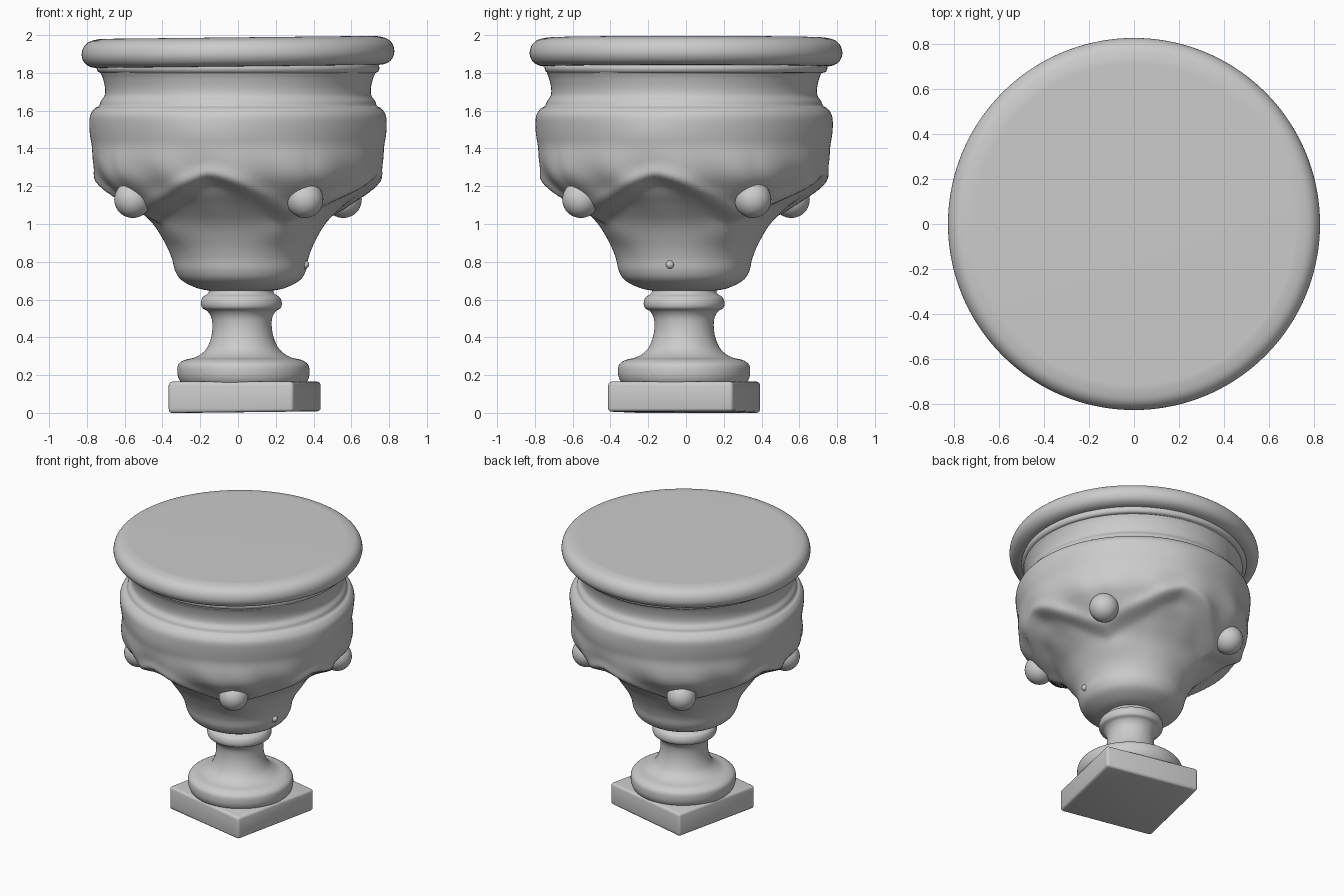
import bpy, bmesh, math
from math import sin, cos, pi, radians, exp
from mathutils import Vector

if "Cube" in bpy.data.objects:
    bpy.data.objects.remove(bpy.data.objects["Cube"])

SEG = 144
TURN = radians(-12.6)      # the square foot and the drapery share this twist


def smooth(t):
    t = max(0.0, min(1.0, t))
    return t * t * (3 - 2 * t)


def gauss(x, w):
    return exp(-(x / w) ** 2)


def axis(z):
    # the stem leans slightly off centre
    return 0.035 * max(0.0, 1 - z / 1.2), -0.01


def spline(pts, n):
    # Catmull-Rom through the profile points
    p = [Vector(q) for q in [pts[0]] + pts + [pts[-1]]]
    out = []
    for i in range(1, len(p) - 2):
        a, b, c, d = p[i - 1:i + 3]
        for k in range(n):
            t = k / n
            out.append(0.5 * (2 * b + (c - a) * t + (2 * a - 5 * b + 4 * c - d) * t * t
                              + (3 * b - a - 3 * c + d) * t ** 3))
    return out + [p[-1]]


def finish(name, bm, angle=50):
    bmesh.ops.recalc_face_normals(bm, faces=bm.faces)
    me = bpy.data.meshes.new(name)
    bm.to_mesh(me)
    bm.free()
    ob = bpy.data.objects.new(name, me)
    bpy.context.collection.objects.link(ob)
    bpy.ops.object.select_all(action='DESELECT')
    ob.select_set(True)
    bpy.context.view_layer.objects.active = ob
    bpy.ops.object.shade_smooth_by_angle(angle=radians(angle))
    return ob


def lathe(name, pts, n=5, relief=None, tilt=0.0):
    bm = bmesh.new()
    rings = []
    for r, z in spline(pts, n):
        cx, cy = axis(z)
        ring = []
        for i in range(SEG):
            a = 2 * pi * i / SEG
            rr = r + (relief(a, z) if relief else 0)
            x = cx + rr * cos(a)
            ring.append(bm.verts.new((x, cy * (z < 1.8) + rr * sin(a), z + tilt * x)))
        rings.append(ring)
    for lo, hi in zip(rings, rings[1:]):
        for i in range(SEG):
            j = (i + 1) % SEG
            bm.faces.new((lo[i], lo[j], hi[j], hi[i]))
    bm.faces.new(rings[0])
    bm.faces.new(rings[-1])
    return finish(name, bm)


def drapery(a, z):
    # four swags: arched lower edge high mid-span, low under each ball
    ph = (a - TURN + pi / 4) % (pi / 2) - pi / 4
    t = abs(ph) / (pi / 4)
    edge = 1.19 - 0.21 * t ** 1.2 + 0.015 * sin(7 * ph + 1)
    mask = smooth((z - edge) / 0.07) * (1 - smooth((z - 1.22) / 0.22))
    cloth = (0.035 + 0.02 * t) * mask
    roll = 0.025 * gauss(z - edge - 0.06, 0.045)
    tail = 0.025 * gauss(t - 1, 0.4) * gauss(z - 0.97, 0.08)
    folds = 0.008 * sin(14 * ph + 9 * z) * gauss(z - 1.22, 0.12)
    knot = 0.018 * gauss(ph, 0.3) * gauss(z - 1.46, 0.12)
    return cloth + roll + tail + folds + knot


# square plinth
bm = bmesh.new()
bmesh.ops.create_cube(bm, size=1)
for v in bm.verts:
    x, y = v.co.x * 0.68, v.co.y * 0.68
    z = 0.165 if v.co.z > 0 else 0.005
    v.co = (0.035 + x * cos(TURN) - y * sin(TURN), -0.01 + x * sin(TURN) + y * cos(TURN), z)
bmesh.ops.bevel(bm, geom=bm.edges[:], offset=0.018, segments=3, profile=0.5, affect='EDGES')
for v in bm.verts:
    if v.co.z < 0.02:
        v.co.z = max(0, v.co.z + 0.012 * v.co.x - 0.002)
finish("plinth", bm, 35)

# turned pedestal with lower cushion and neck ring
lathe("pedestal", [(0.325, 0.15), (0.343, 0.18), (0.35, 0.215), (0.344, 0.255), (0.31, 0.28),
                   (0.25, 0.295), (0.20, 0.33), (0.172, 0.38), (0.158, 0.44), (0.16, 0.50),
                   (0.18, 0.537), (0.207, 0.555), (0.214, 0.582), (0.204, 0.612),
                   (0.178, 0.63), (0.172, 0.65), (0.20, 0.67)])

# bowl with draped relief
lathe("bowl", [(0.15, 0.645), (0.23, 0.66), (0.31, 0.70), (0.345, 0.75), (0.362, 0.82),
               (0.395, 0.90), (0.455, 1.0), (0.545, 1.09), (0.635, 1.17), (0.70, 1.25),
               (0.745, 1.34), (0.765, 1.43), (0.778, 1.52), (0.778, 1.575), (0.758, 1.61),
               (0.735, 1.625), (0.725, 1.65), (0.706, 1.68), (0.704, 1.72), (0.715, 1.77),
               (0.73, 1.81), (0.73, 1.85)], 7, drapery)

# rim with a small bead beneath and a flat closed top
lathe("rim_bead", [(0.70, 1.795), (0.735, 1.802), (0.748, 1.82), (0.745, 1.84), (0.73, 1.86)])
lathe("rim", [(0.72, 1.835), (0.77, 1.837), (0.808, 1.857), (0.827, 1.895), (0.82, 1.94),
              (0.79, 1.972), (0.74, 1.986), (0.70, 1.988)], tilt=0.011)

# four balls where the swags meet
for k in range(4):
    a = TURN + pi / 4 + k * pi / 2
    bm = bmesh.new()
    bmesh.ops.create_uvsphere(bm, u_segments=32, v_segments=20, radius=0.098)
    bmesh.ops.translate(bm, verts=bm.verts, vec=(0.66 * cos(a), 0.66 * sin(a), 1.13))
    finish("swag_ball_%d" % (k + 1), bm)

# small stud low on the right side of the bowl
bm = bmesh.new()
bmesh.ops.create_uvsphere(bm, u_segments=16, v_segments=10, radius=0.022)
bmesh.ops.translate(bm, verts=bm.verts, vec=(0.355, -0.085, 0.785))
finish("bowl_stud", bm)
